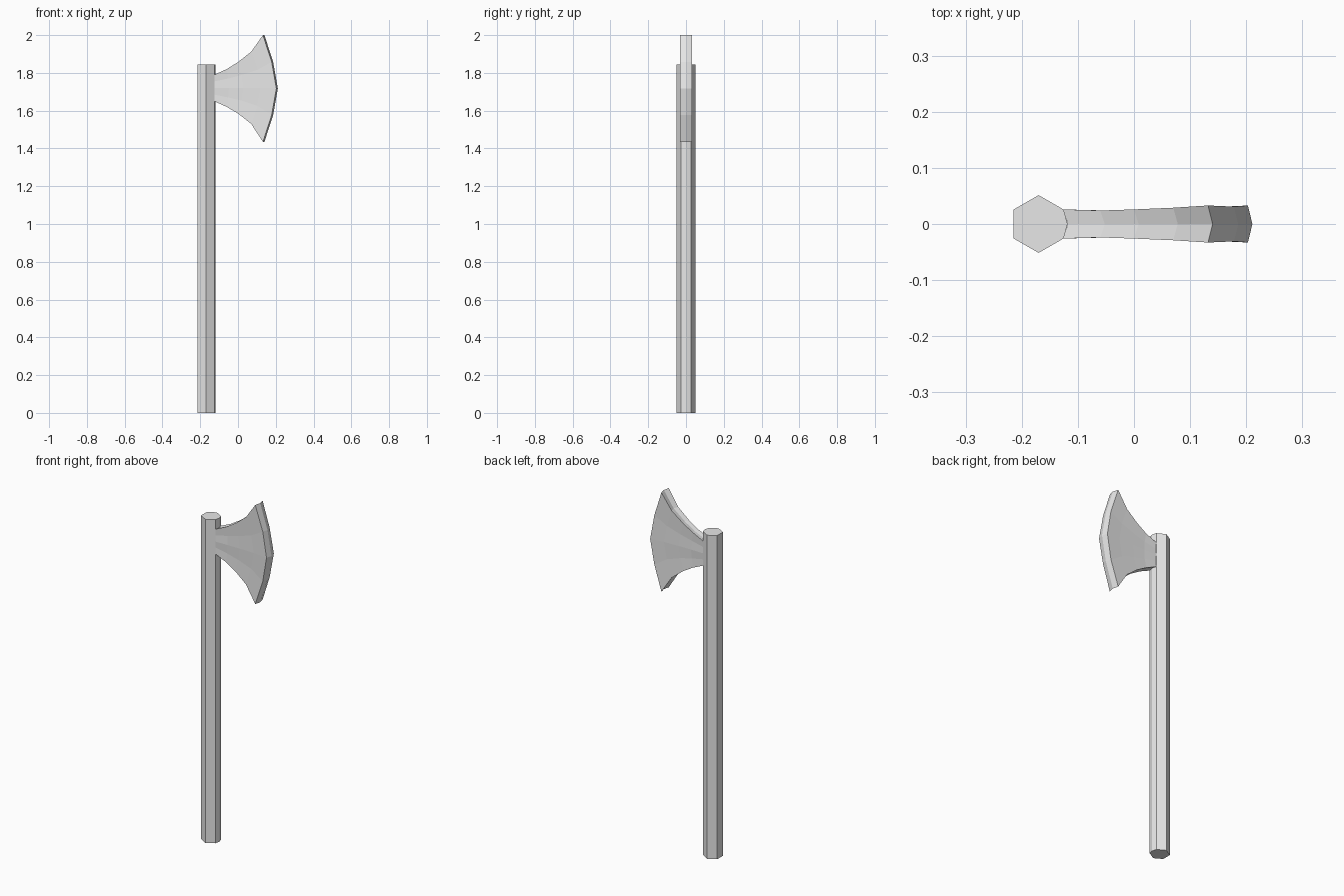
import bpy
import bmesh
from math import sin, cos, radians

cube = bpy.data.objects.get("Cube")
if cube:
    bpy.data.objects.remove(cube, do_unlink=True)

# Single plain grey used for the whole model
grey = bpy.data.materials.new("light grey")
grey.use_nodes = True
grey.diffuse_color = (0.8, 0.8, 0.8, 1)
grey.node_tree.nodes["Principled BSDF"].inputs["Base Color"].default_value = grey.diffuse_color


def finish(bm, name):
    bmesh.ops.recalc_face_normals(bm, faces=bm.faces[:])
    mesh = bpy.data.meshes.new(name)
    bm.to_mesh(mesh)
    bm.free()
    mesh.materials.append(grey)
    obj = bpy.data.objects.new(name, mesh)
    bpy.context.collection.objects.link(obj)
    return obj


# Handle: hexagonal pole with an extra ridge on the blade side
RADIUS, AXIS_X, HEIGHT = 0.0515, -0.17, 1.845
bm = bmesh.new()
angles = (0, 30, 90, 150, 210, 270, 330)
base = bm.faces.new([bm.verts.new((AXIS_X + RADIUS * cos(radians(a)),
                                   RADIUS * sin(radians(a)), 0)) for a in angles])
top = bmesh.ops.extrude_face_region(bm, geom=[base], use_keep_orig=True)
bmesh.ops.translate(bm, vec=(0, 0, HEIGHT),
                    verts=[v for v in top["geom"] if isinstance(v, bmesh.types.BMVert)])
finish(bm, "handle")

# Blade: flaring sections as (x, bottom z, top z, half width, forward bow)
sections = [
    (-0.126, 1.65, 1.79, 0.026, 0.0),
    (-0.06, 1.62, 1.82, 0.024, 0.012),
    (0.0, 1.585, 1.857, 0.026, 0.03),
    (0.07, 1.53, 1.912, 0.029, 0.05),
    (0.132, 1.435, 2.0, 0.033, 0.071),
]
ROWS = 4
RIDGE = 0.008
bm = bmesh.new()
grid = {}
for c, (x, low, high, width, bow) in enumerate(sections):
    for r in range(ROWS + 1):
        t = r / ROWS
        off = abs(2 * t - 1)
        px = x + bow * (1 - off ** 1.5)
        pz = low + (high - low) * t
        w = width - (0.002 if r % 2 else 0)
        for s in (-1, 0, 1):
            on_surface = s or r in (0, ROWS) or c == len(sections) - 1
            if on_surface:
                grid[c, r, s] = bm.verts.new((px + (0 if s else RIDGE), s * w, pz))


def quad(*keys):
    bm.faces.new([grid[k] for k in keys])


last = len(sections) - 1
for c in range(last):
    for r in range(ROWS):                      # broad front and back
        for s in (-1, 1):
            quad((c, r, s), (c + 1, r, s), (c + 1, r + 1, s), (c, r + 1, s))
    for r in (0, ROWS):                        # lower and upper rims
        for s in (-1, 0):
            quad((c, r, s), (c + 1, r, s), (c + 1, r, s + 1), (c, r, s + 1))
for r in range(ROWS):                          # ridged cutting edge
    for s in (-1, 0):
        quad((last, r, s), (last, r + 1, s), (last, r + 1, s + 1), (last, r, s + 1))
finish(bm, "axe_blade")
